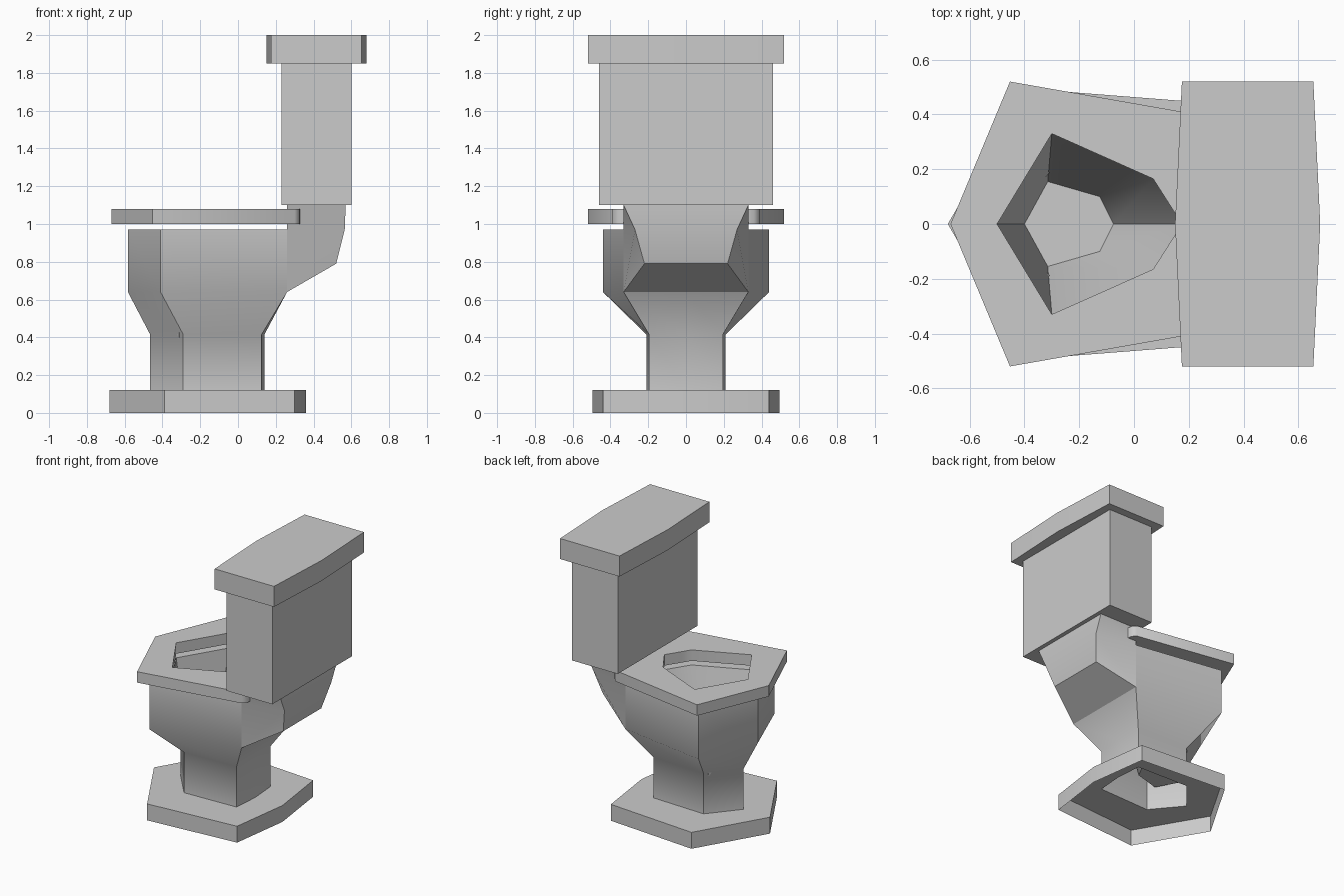
import bpy, math

if "Cube" in bpy.data.objects:
    bpy.data.objects.remove(bpy.data.objects["Cube"])

def make(name, verts, faces, angle=40):
    me = bpy.data.meshes.new(name)
    me.from_pydata(verts, [], faces)
    me.update()
    ob = bpy.data.objects.new(name, me)
    bpy.context.collection.objects.link(ob)
    bpy.ops.object.select_all(action='DESELECT')
    ob.select_set(True)
    bpy.context.view_layer.objects.active = ob
    bpy.ops.object.mode_set(mode='EDIT')
    bpy.ops.mesh.select_all(action='SELECT')
    bpy.ops.mesh.remove_doubles(threshold=0.0005)
    bpy.ops.mesh.normals_make_consistent(inside=False)
    bpy.ops.object.mode_set(mode='OBJECT')
    bpy.ops.object.shade_smooth_by_angle(angle=math.radians(angle))
    return ob

def mirror_loop(half):
    """Closed outline from its +y half, listed from front tip to back."""
    return half + [(x, -y) for x, y in reversed(half) if y > 0]

def loft(loops, skip=(), cap=False, closed=False):
    n = len(loops[0][0])
    verts = [(x, y, z) for outline, z in loops for x, y in outline]
    m = len(loops)
    faces = []
    for i in range(m if closed else m - 1):
        for j in range(n):
            if (i, j) not in skip:
                a, b, k = i * n, (i + 1) % m * n, (j + 1) % n
                faces.append((a + j, a + k, b + k, b + j))
    if cap:
        faces.append(tuple(range((m - 1) * n, m * n)))
    return verts, faces

# outlines, front tip at -x
foot = mirror_loop([(-.68, 0), (-.39, .494), (.30, .44), (.36, 0)])
stem = mirror_loop([(-.465, 0), (-.29, .21), (.125, .195), (.14, 0)])
bowl = mirror_loop([(-.583, 0), (-.41, .44), (.26, .33), (.26, 0)])
hole = mirror_loop([(-.5, 0), (-.3, .33), (.07, .165), (.175, 0)])
drain = mirror_loop([(-.4, 0), (-.315, .155), (-.125, .1), (-.075, 0)])

# foot, stem, bowl and basin as one skin, open underneath and towards the neck
make("pedestal_and_bowl", *loft(
    [(foot, 0), (foot, .12), (stem, .12), (stem, .415), (bowl, .64),
     (bowl, .97), (hole, .97), (drain, .28)],
    skip={(4, 2), (4, 3)}, cap=True))

# neck carrying the tank
prof = [(.26, .33, .64), (.52, .22, .79), (.565, .27, .97), (.57, .33, 1.1),
        (.26, .33, 1.1), (.26, .33, .97)]
nv = prof + [(x, -y, z) for x, y, z in prof]
nf = [(i, i + 1, i + 7, i + 6) for i in range(5)]
for o in (0, 6):
    nf += [(o, o + 1, o + 2, o + 5), (o + 5, o + 2, o + 3, o + 4)]
make("tank_neck", nv, nf)

# seat ring: extra back-corner points paired with points along the hole's back edge
seat_out = mirror_loop([(-.67, 0), (-.453, .52), (.30, .388), (.325, .36), (.33, .31), (.33, 0)])
seat_in = mirror_loop([(-.5, 0), (-.3, .33), (.07, .165), (.105, .11), (.14, .055), (.175, 0)])
make("seat", *loft([(seat_out, 1.0), (seat_out, 1.08), (seat_in, 1.08), (seat_in, 1.0)], closed=True))

def prism(name, outline, z0, z1):
    v, f = loft([(outline, z0), (outline, z1)], cap=True)
    f.append(tuple(range(len(outline))))
    make(name, v, f)

# tank and slightly bowed lid
prism("tank", [(.23, -.46), (.6, -.46), (.6, .46), (.23, .46)], 1.1, 1.85)
prism("tank_lid", mirror_loop([(.15, 0), (.175, .52), (.655, .52), (.68, 0)]), 1.85, 2.0)
